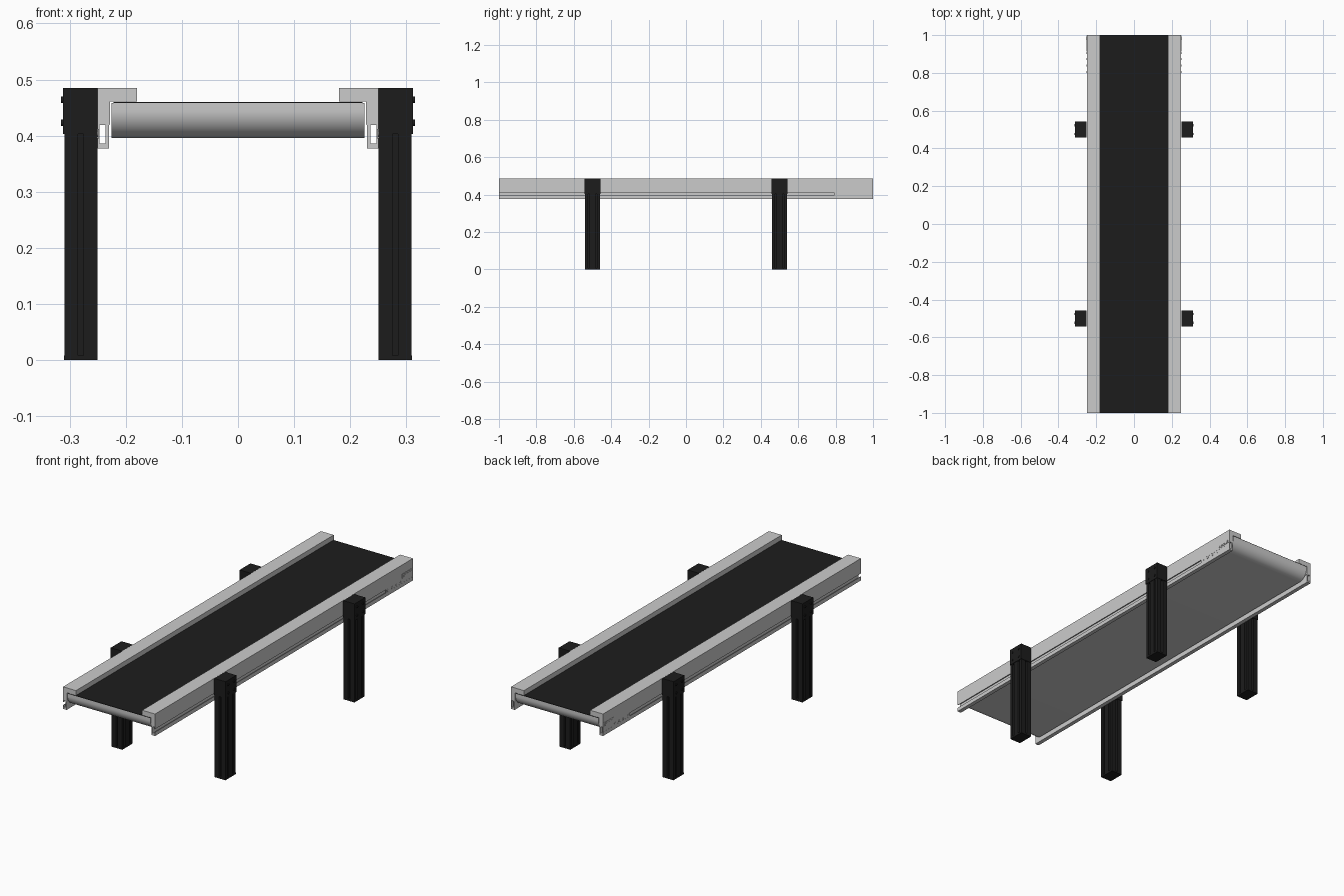
import bpy, bmesh, math
from mathutils import Matrix

if "Cube" in bpy.data.objects:
    bpy.data.objects.remove(bpy.data.objects["Cube"])

black = bpy.data.materials.new("black")
black.diffuse_color = (0.012, 0.012, 0.012, 1)
black.use_nodes = True
black.node_tree.nodes["Principled BSDF"].inputs["Base Color"].default_value = black.diffuse_color


def finish(name, bm, mat=None, smooth=False):
    bmesh.ops.recalc_face_normals(bm, faces=bm.faces)
    me = bpy.data.meshes.new(name)
    bm.to_mesh(me)
    bm.free()
    ob = bpy.data.objects.new(name, me)
    bpy.context.collection.objects.link(ob)
    if mat:
        me.materials.append(mat)
    if smooth:
        bpy.context.view_layer.objects.active = ob
        ob.select_set(True)
        bpy.ops.object.shade_smooth_by_angle(angle=math.radians(30))
        ob.select_set(False)
    return ob


def prism(name, pts, vec, mat=None, smooth=False):
    """Extrude a closed outline of 3D points along vec."""
    bm = bmesh.new()
    f = bm.faces.new([bm.verts.new(p) for p in pts])
    r = bmesh.ops.extrude_face_region(bm, geom=[f])
    bmesh.ops.translate(bm, vec=vec, verts=[v for v in r["geom"] if isinstance(v, bmesh.types.BMVert)])
    return finish(name, bm, mat, smooth)


def box(name, x0, x1, y0, y1, z0, z1, mat=None):
    x0, x1 = sorted((x0, x1))
    return prism(name, [(x0, y0, z0), (x1, y0, z0), (x1, y1, z0), (x0, y1, z0)], (0, 0, z1 - z0), mat)


def knob(name, x, y, z, r, depth, mat=None, seg=16):
    """Short cylinder lying along x."""
    bm = bmesh.new()
    m = Matrix.Translation((x, y, z)) @ Matrix.Rotation(math.pi / 2, 4, 'Y')
    bmesh.ops.create_cone(bm, cap_ends=True, segments=seg, radius1=r, radius2=r, depth=depth, matrix=m)
    return finish(name, bm, mat, True)


# conveyor bed: flat top, lower end edges rounded
R, zb, zt = 0.05, 0.396, 0.458
side = [(-1, zt), (1, zt)]
arc = [i * math.pi / 32 for i in range(17)]
side += [(1 - R + R * math.cos(a), zb + R - R * math.sin(a)) for a in arc]
side += [(-1 + R - R * math.sin(a), zb + R - R * math.cos(a)) for a in arc]
prism("conveyor_bed", [(-0.225, y, z) for y, z in side], (0.45, 0, 0), smooth=True)

# belt surface
box("belt", -0.222, 0.222, -1, 1, zt, 0.46, black)

# rail section: cover lip on top, T-slot open to the outside
rail = [(0.25, 0.485), (0.18, 0.485), (0.18, 0.461), (0.228, 0.461), (0.228, 0.42),
        (0.23, 0.418), (0.23, 0.377), (0.25, 0.377), (0.25, 0.396), (0.247, 0.396),
        (0.247, 0.386), (0.236, 0.386), (0.236, 0.419), (0.247, 0.419),
        (0.247, 0.411), (0.25, 0.411)]

# leg section: extruded bar with two grooves on wide faces and one on each narrow face
def groove(c):
    return [(c - 0.005, 0), (c - 0.005, 0.004), (c - 0.009, 0.006), (c - 0.005, 0.012),
            (c + 0.005, 0.012), (c + 0.009, 0.006), (c + 0.005, 0.004), (c + 0.005, 0)]


hx, hy = 0.0295, 0.04
leg = [(-hx, -hy)]
leg += [(t, -hy + d) for t, d in groove(0)]
leg += [(hx, -hy)]
leg += [(hx - d, t) for c in (-0.02, 0.02) for t, d in groove(c)]
leg += [(hx, hy)]
leg += [(-t, hy - d) for t, d in groove(0)]
leg += [(-hx, hy)]
leg += [(-hx + d, -t) for c in (-0.02, 0.02) for t, d in groove(c)]

for s, tag in ((-1, "left"), (1, "right")):
    prism(f"{tag}_rail", [(s * x, -1, z) for x, z in rail], (0, 2, 0))

    # slot filler with screw heads near the back end
    box(f"{tag}_slot_filler", s * 0.247, s * 0.2495, 0.79, 1, 0.396, 0.411)
    for i in range(4):
        knob(f"{tag}_rail_screw_{i}", s * 0.2495, 0.805 + i * 0.034, 0.4035, 0.006, 0.003)

    # tensioner at the back end
    box(f"{tag}_tensioner_plate", s * 0.249, s * 0.2515, 0.915, 0.998, 0.418, 0.44)
    box(f"{tag}_tensioner_bar", s * 0.25, s * 0.2525, 0.925, 0.99, 0.424, 0.433)
    knob(f"{tag}_tensioner_screw", s * 0.252, 0.982, 0.4285, 0.006, 0.003)

    # legs with mounting bracket, foot and bolts
    for y, end in ((-0.5, "front"), (0.5, "back")):
        n = f"{end}_{tag}"
        prism(f"{n}_leg", [(s * 0.28 + x, y + v, 0.008) for x, v in leg], (0, 0, 0.395), black)
        box(f"{n}_foot", s * 0.2505, s * 0.31, y - 0.04, y + 0.04, 0, 0.008, black)
        box(f"{n}_bracket", s * 0.2505, s * 0.312, y - 0.042, y + 0.042, 0.403, 0.485, black)
        for dy in (-0.023, 0.023):
            for z in (0.423, 0.464):
                knob(f"{n}_bolt", s * 0.313, y + dy, z, 0.006, 0.005, black)
